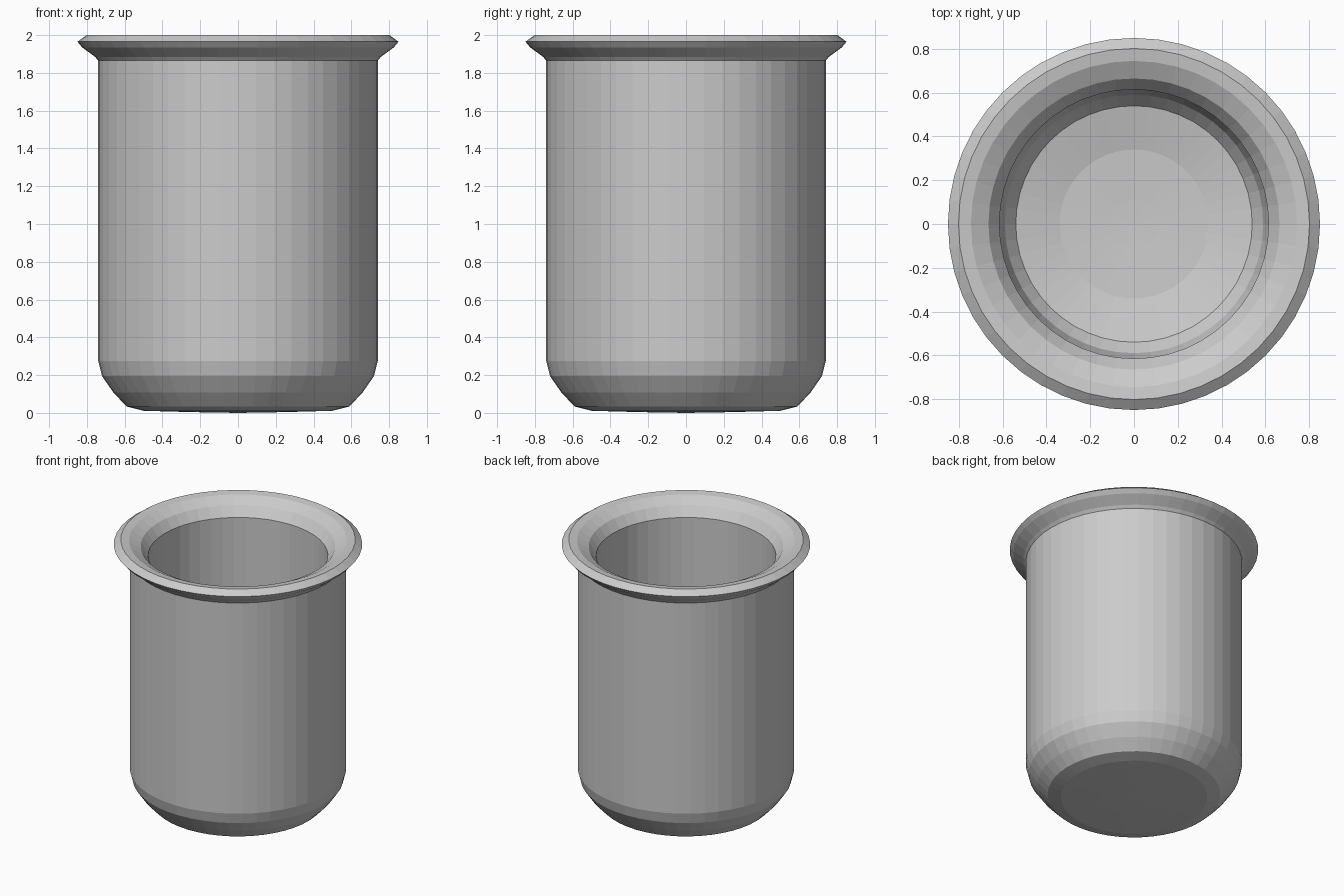
import bpy, bmesh, math

if "Cube" in bpy.data.objects:
    bpy.data.objects.remove(bpy.data.objects["Cube"])

SIDES = 48

# half section of the pot: outside from base centre up, over the rim, down inside
PROFILE = [
    (0.0, 0.0), (0.24, 0.004), (0.50, 0.011), (0.59, 0.034), (0.66, 0.108),
    (0.72, 0.195), (0.74, 0.275),                      # rounded outer base
    (0.74, 1.865), (0.757, 1.885), (0.825, 1.935),     # wall and flare
    (0.85, 1.965), (0.802, 2.0), (0.745, 1.992),       # rim
    (0.665, 1.95), (0.615, 1.88),                      # funnel mouth
    (0.615, 0.32), (0.59, 0.22), (0.54, 0.155),        # inner wall
    (0.34, 0.11), (0.11, 0.10), (0.0, 0.098),          # shallow dished floor
]


def lathe(name, profile, mat):
    bm = bmesh.new()
    rings = []
    for r, z in profile:
        if r == 0:
            rings.append([bm.verts.new((0, 0, z))] * SIDES)
        else:
            rings.append([bm.verts.new((r * math.cos(2 * math.pi * i / SIDES),
                                        r * math.sin(2 * math.pi * i / SIDES), z))
                          for i in range(SIDES)])
    for a, b in zip(rings, rings[1:]):
        for i in range(SIDES):
            j = (i + 1) % SIDES
            corners = list(dict.fromkeys((a[i], a[j], b[j], b[i])))
            bm.faces.new(corners)
    bmesh.ops.recalc_face_normals(bm, faces=bm.faces)
    mesh = bpy.data.meshes.new(name)
    bm.to_mesh(mesh)
    bm.free()
    mesh.materials.append(mat)
    obj = bpy.data.objects.new(name, mesh)
    bpy.context.collection.objects.link(obj)
    return obj


grey = bpy.data.materials.new("light grey")
grey.diffuse_color = (0.6, 0.6, 0.6, 1)
grey.use_nodes = True
grey.node_tree.nodes["Principled BSDF"].inputs["Base Color"].default_value = grey.diffuse_color

# flat-shaded pot with flared rim
lathe("pot", PROFILE, grey)
